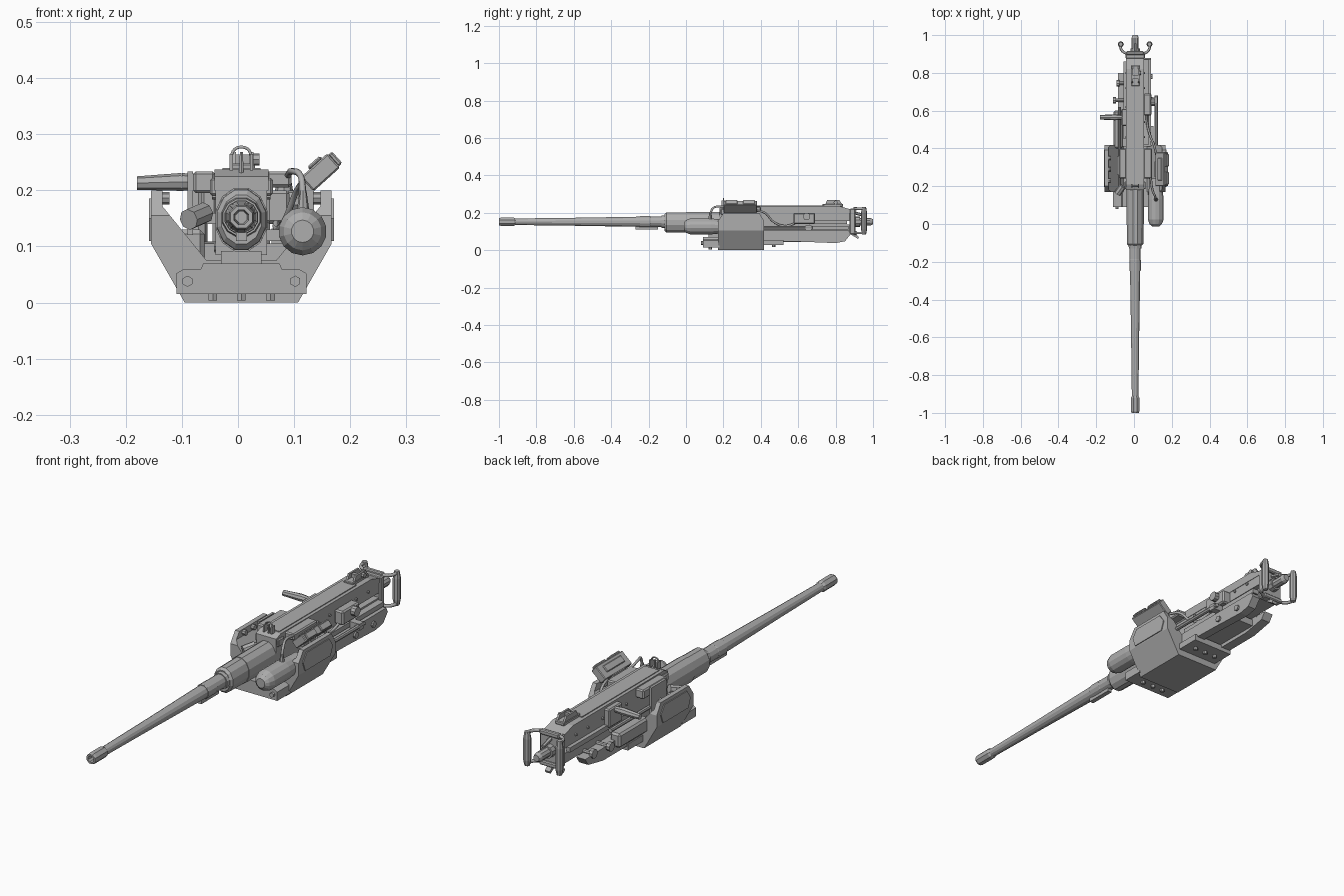
import bpy, bmesh, math
from mathutils import Vector, Matrix

CX, CZ = 0.006, 0.152          # bore axis
grey = bpy.data.materials.new("gunmetal_grey")
grey.diffuse_color = (0.42, 0.42, 0.42, 1)


def finish(name, bm):
    bmesh.ops.recalc_face_normals(bm, faces=bm.faces)
    me = bpy.data.meshes.new(name)
    bm.to_mesh(me)
    bm.free()
    me.materials.append(grey)
    ob = bpy.data.objects.new(name, me)
    bpy.context.collection.objects.link(ob)
    return ob


def bevel(ob, w):
    m = ob.modifiers.new("bevel", 'BEVEL')
    m.width, m.segments, m.limit_method = w, 1, 'ANGLE'
    return ob


def box(name, x0, x1, y0, y1, z0, z1, b=0):
    bm = bmesh.new()
    bmesh.ops.create_cube(bm, size=1)
    for v in bm.verts:
        v.co = ((x0 + x1) / 2 + v.co.x * (x1 - x0), (y0 + y1) / 2 + v.co.y * (y1 - y0),
                (z0 + z1) / 2 + v.co.z * (z1 - z0))
    ob = finish(name, bm)
    return bevel(ob, b) if b else ob


def prism(name, pts, a, b, axis='y', cuts=()):
    """Extrude a profile: axis y takes (x, z) points, axis x takes (y, z)."""
    bm = bmesh.new()
    pos = (lambda p, t: (p[0], t, p[1])) if axis == 'y' else (lambda p, t: (t, p[0], p[1]))
    f = bm.faces.new([bm.verts.new(pos(p, a)) for p in pts])
    r = bmesh.ops.extrude_face_region(bm, geom=[f])
    d = Vector((0, b - a, 0) if axis == 'y' else (b - a, 0, 0))
    bmesh.ops.translate(bm, vec=d, verts=[v for v in r['geom'] if isinstance(v, bmesh.types.BMVert)])
    bmesh.ops.recalc_face_normals(bm, faces=bm.faces)
    for co, no in cuts:
        r = bmesh.ops.bisect_plane(bm, geom=bm.verts[:] + bm.edges[:] + bm.faces[:],
                                   plane_co=co, plane_no=no, clear_outer=True)
        bmesh.ops.holes_fill(bm, edges=[e for e in bm.edges if e.is_boundary], sides=0)
    return finish(name, bm)


def lathe(name, prof, cx=CX, cz=CZ, n=12, sz=1.0, turn=0.5):
    """Revolve (y, radius) points around a y axis; sz stretches in z."""
    bm = bmesh.new()
    rings = []
    for y, r in prof:
        rings.append([bm.verts.new((cx + r * math.cos((i + turn) * math.tau / n), y,
                                    cz + sz * r * math.sin((i + turn) * math.tau / n))) for i in range(n)])
    for a, b in zip(rings, rings[1:]):
        for i in range(n):
            bm.faces.new((a[i], a[(i + 1) % n], b[(i + 1) % n], b[i]))
    bm.faces.new(rings[0])
    bm.faces.new(rings[-1])
    return finish(name, bm)


def rod(name, p, q, r, r2=None, n=8):
    p, q = Vector(p), Vector(q)
    bm = bmesh.new()
    rot = (q - p).to_track_quat('Z', 'Y').to_matrix().to_4x4()
    bmesh.ops.create_cone(bm, cap_ends=True, segments=n, radius1=r, radius2=r if r2 is None else r2,
                          depth=(q - p).length, matrix=Matrix.Translation((p + q) / 2) @ rot)
    return finish(name, bm)


def cable(name, pts, r):
    cu = bpy.data.curves.new(name + "_path", 'CURVE')
    cu.dimensions, cu.bevel_depth, cu.bevel_resolution, cu.resolution_u = '3D', r, 1, 5
    cu.use_fill_caps = True
    sp = cu.splines.new('BEZIER')
    sp.bezier_points.add(len(pts) - 1)
    for b, p in zip(sp.bezier_points, pts):
        b.co = p
        b.handle_left_type = b.handle_right_type = 'AUTO'
    tmp = bpy.data.objects.new(name + "_tmp", cu)
    bpy.context.collection.objects.link(tmp)
    bpy.context.view_layer.update()
    bm = bmesh.new()
    me = bpy.data.meshes.new_from_object(tmp.evaluated_get(bpy.context.evaluated_depsgraph_get()))
    bm.from_mesh(me)
    bpy.data.objects.remove(tmp)
    return finish(name, bm)


# Barrel, muzzle and jacket
lathe("muzzle", [(-0.93, 0.011), (-1, 0.014), (-1, 0.021), (-0.99, 0.024), (-0.92, 0.024), (-0.91, 0.018)], n=8)
lathe("barrel", [(-0.92, 0.018), (-0.6, 0.022), (-0.25, 0.028), (-0.25, 0.03), (-0.1, 0.03)], n=12)
lathe("barrel_collar", [(-0.25, 0.028), (-0.245, 0.031), (-0.19, 0.031), (-0.185, 0.028)], n=12)
lathe("barrel_sleeve", [(-0.13, 0.034), (-0.1, 0.038), (-0.1, 0.042)], n=12)
lathe("barrel_jacket", [(-0.115, 0.037), (-0.105, 0.045), (0.0, 0.046), (0.0, 0.048), (0.19, 0.048)], cz=0.148, sz=1.22)
box("barrel_latch", -0.004, 0.016, -0.27, -0.15, 0.11, 0.126)

# Receiver with the open slot at the rear
box("receiver_front", -0.04, 0.052, 0.18, 0.66, 0.085, 0.205)
box("receiver_lower", -0.04, 0.052, 0.66, 0.88, 0.095, 0.137)
box("receiver_upper", -0.04, 0.052, 0.66, 0.88, 0.157, 0.205)
box("back_plate", -0.045, 0.057, 0.875, 0.905, 0.085, 0.222, 0.005)
prism("top_cover", [(0.18, 0.2), (0.88, 0.2), (0.88, 0.218), (0.82, 0.236), (0.21, 0.237), (0.18, 0.225)], -0.042, 0.054, 'x')
box("cover_rib", -0.028, 0.04, 0.22, 0.74, 0.235, 0.24)
box("cover_hinge", -0.05, 0.062, 0.185, 0.225, 0.19, 0.222, 0.004)
box("feed_block_left", -0.08, -0.04, 0.24, 0.4, 0.195, 0.234, 0.005)
box("feed_block_right", 0.05, 0.095, 0.24, 0.4, 0.205, 0.234, 0.005)
box("feed_guide", -0.09, -0.08, 0.26, 0.36, 0.12, 0.234)
for i, y in enumerate((0.46, 0.54, 0.62, 0.72, 0.8)):
    rod(f"receiver_rivet_{i}", (-0.046, y, 0.19), (0.058, y, 0.19), 0.006, n=6)

# Sights
for x in (-0.012, 0.024):
    box("front_sight_ear", x - 0.003, x + 0.003, 0.19, 0.212, 0.235, 0.265)
cable("front_sight_hoop", [(-0.012, 0.2, 0.262), (-0.006, 0.2, 0.273), (CX, 0.2, 0.277),
                           (0.018, 0.2, 0.273), (0.024, 0.2, 0.262)], 0.003)
rod("front_sight_post", (CX, 0.2, 0.23), (CX, 0.2, 0.268), 0.005, 0.003, 6)
box("rear_sight_base", -0.014, 0.03, 0.73, 0.84, 0.232, 0.248, 0.003)
for x in (-0.012, 0.02):
    prism("rear_sight_ear", [(0.745, 0.246), (0.835, 0.246), (0.82, 0.268), (0.755, 0.268)], x, x + 0.008, 'x')
rod("rear_sight_knob", (0.024, 0.8, 0.255), (0.038, 0.8, 0.255), 0.011)
box("rear_sight_leaf", -0.006, 0.02, 0.77, 0.785, 0.246, 0.264)

# Spade grips, buffer tube and trigger
for s in (-1, 1):
    x = CX + s * 0.076
    lathe_pts = ((0.085, 0.011), (0.11, 0.016), (0.2, 0.016), (0.23, 0.011))
    for (z0, r0), (z1, r1) in zip(lathe_pts, lathe_pts[1:]):
        rod("spade_grip", (x, 0.952, z0), (x, 0.952, z1), r0, r1)
    for z in (0.092, 0.222):
        cable("grip_arm", [(CX + s * 0.03, 0.902, z), (CX + s * 0.058, 0.908, z),
                           (x, 0.93, z), (x, 0.956, z)], 0.007)
box("grip_bridge_top", -0.04, 0.052, 0.895, 0.915, 0.212, 0.232, 0.004)
box("grip_bridge_bottom", -0.04, 0.052, 0.895, 0.915, 0.082, 0.102, 0.004)
lathe("buffer_tube", [(0.88, 0.027), (0.93, 0.027), (0.93, 0.02), (0.985, 0.02), (1, 0.014)], n=10)
prism("trigger", [(0.89, 0.1), (0.925, 0.07), (0.92, 0.06), (0.88, 0.085)], -0.006, 0.018, 'x')
rod("trigger_lever", (CX, 0.9, 0.2), (CX, 0.955, 0.185), 0.008, n=6)

# U-shaped cradle with chamfered arms
half = [(0.101, 0), (0.161, 0.105), (0.161, 0.2), (0.141, 0.2), (0.141, 0.172), (0.062, 0.075)]
outline = [(CX + x, z) for x, z in half] + [(CX - x, z) for x, z in reversed(half)]
prism("cradle", outline, 0.17, 0.418, 'y',
      [((0, 0.17, 0.155), (0, -1, 0.7)), ((0, 0.418, 0.155), (0, 1, 0.6))])
for s in (-1, 1):
    xo = CX + s * 0.161
    prism("cradle_side_plate", [(0.21, 0.11), (0.38, 0.11), (0.395, 0.15), (0.37, 0.185), (0.22, 0.185), (0.195, 0.15)],
          xo - s * 0.002, xo + s * 0.004, 'x')
    for y in (0.23, 0.29, 0.35):
        rod("cradle_inner_boss", (CX + s * 0.128, y, 0.186), (CX + s * 0.145, y, 0.186), 0.011)
    rod("cradle_bolt", (CX + s * 0.096, 0.08, 0.038), (CX + s * 0.096, 0.1, 0.038), 0.01, n=6)
prism("cradle_front_block", [(-0.11, 0.015), (0.122, 0.015), (0.122, 0.052), (0.108, 0.06),
                             (0.078, 0.06), (0.074, 0.07), (-0.062, 0.07), (-0.066, 0.06), (-0.096, 0.06), (-0.11, 0.052)], 0.09, 0.18)
for x in (-0.045, CX, 0.058):
    rod("underside_bolt", (x, 0.13, 0.004), (x, 0.13, 0.02), 0.009, n=6)
    rod("underside_bolt", (x, 0.47, 0.016), (x, 0.47, 0.035), 0.009, n=6)
box("cradle_rear_floor", -0.09, 0.102, 0.41, 0.52, 0.028, 0.055)
box("gun_seat", -0.03, 0.042, 0.12, 0.45, 0.068, 0.092)

# Lower rails, recoil rods and side equipment
prism("right_lower_rail", [(0.41, 0.05), (0.62, 0.045), (0.8, 0.038), (0.85, 0.048), (0.88, 0.085), (0.87, 0.105), (0.41, 0.105)], 0.052, 0.09, 'x')
prism("left_lower_rail", [(0.41, 0.045), (0.68, 0.045), (0.78, 0.065), (0.8, 0.095), (0.41, 0.105)], -0.085, -0.042, 'x')
box("lower_pan", -0.045, 0.056, 0.41, 0.72, 0.06, 0.09)
box("left_tray", -0.108, -0.06, 0.4, 0.6, 0.07, 0.13, 0.008)
box("right_upper_rail", 0.05, 0.08, 0.42, 0.87, 0.11, 0.13)
rod("right_side_rod", (0.117, 0.4, 0.12), (0.117, 0.68, 0.12), 0.009)
box("right_rod_bracket", 0.06, 0.125, 0.64, 0.67, 0.105, 0.132)
box("right_switch_box", 0.05, 0.092, 0.575, 0.69, 0.14, 0.2, 0.006)
rod("right_switch_knob", (0.09, 0.645, 0.18), (0.112, 0.645, 0.18), 0.02, n=10)
for y in (0.66, 0.78):
    rod("right_rail_boss", (0.088, y, 0.07), (0.098, y, 0.07), 0.013)
for y, x in ((0.655, -0.11), (0.745, -0.092)):
    rod("left_knob_shaft", (-0.04, y, 0.1), (x + 0.01, y, 0.1), 0.009)
    rod("left_knob", (x + 0.016, y, 0.1), (x, y, 0.1), 0.019, n=10)
box("left_slide_bar", -0.056, -0.038, 0.45, 0.86, 0.14, 0.16)
rod("left_tilted_latch", (-0.06, 0.2, 0.16), (-0.088, 0.16, 0.148), 0.019)
rod("left_guide_rod", (-0.077, 0.17, 0.148), (-0.077, 0.62, 0.148), 0.009)

# Charging handle on the left
rod("charging_handle", (-0.18, 0.565, 0.213), (-0.1, 0.565, 0.215), 0.012, 0.016)
rod("charging_handle_inner", (-0.1, 0.565, 0.215), (-0.052, 0.565, 0.215), 0.016, 0.011)
box("charging_handle_mount", -0.066, -0.038, 0.52, 0.61, 0.15, 0.228, 0.005)

# Motor canister on the right
lathe("motor_canister", [(-0.012, 0.02), (0.0, 0.034), (0.025, 0.043), (0.13, 0.043), (0.18, 0.038), (0.24, 0.036)],
      cx=0.115, cz=0.127, n=14)
rod("cable_neck", (0.116, 0.13, 0.165), (0.116, 0.13, 0.2), 0.011, 0.006)
cable("motor_cable", [(0.116, 0.13, 0.195), (0.112, 0.145, 0.225), (0.098, 0.18, 0.234), (0.088, 0.25, 0.226)], 0.006)
cable("control_cable", [(0.12, 0.36, 0.215), (0.105, 0.42, 0.2), (0.085, 0.47, 0.15), (0.07, 0.53, 0.13), (0.068, 0.6, 0.15)], 0.006)

# Control box tilted outward on the right
tilt = Matrix.Translation((0.148, 0, 0.237)) @ Matrix.Rotation(math.radians(-42), 4, 'Y')
for name, dims in (("control_box", (-0.036, 0.028, 0.2, 0.38, -0.02, 0.014)),
                   ("control_box_lid_front", (0.026, 0.036, 0.21, 0.275, -0.017, 0.011)),
                   ("control_box_lid_rear", (0.026, 0.036, 0.305, 0.37, -0.017, 0.011)),
                   ("control_box_ridge", (-0.015, 0.015, 0.23, 0.35, 0.012, 0.02))):
    box(name, *dims, 0.003).data.transform(tilt)
box("control_box_bracket", 0.108, 0.135, 0.25, 0.33, 0.13, 0.225)
